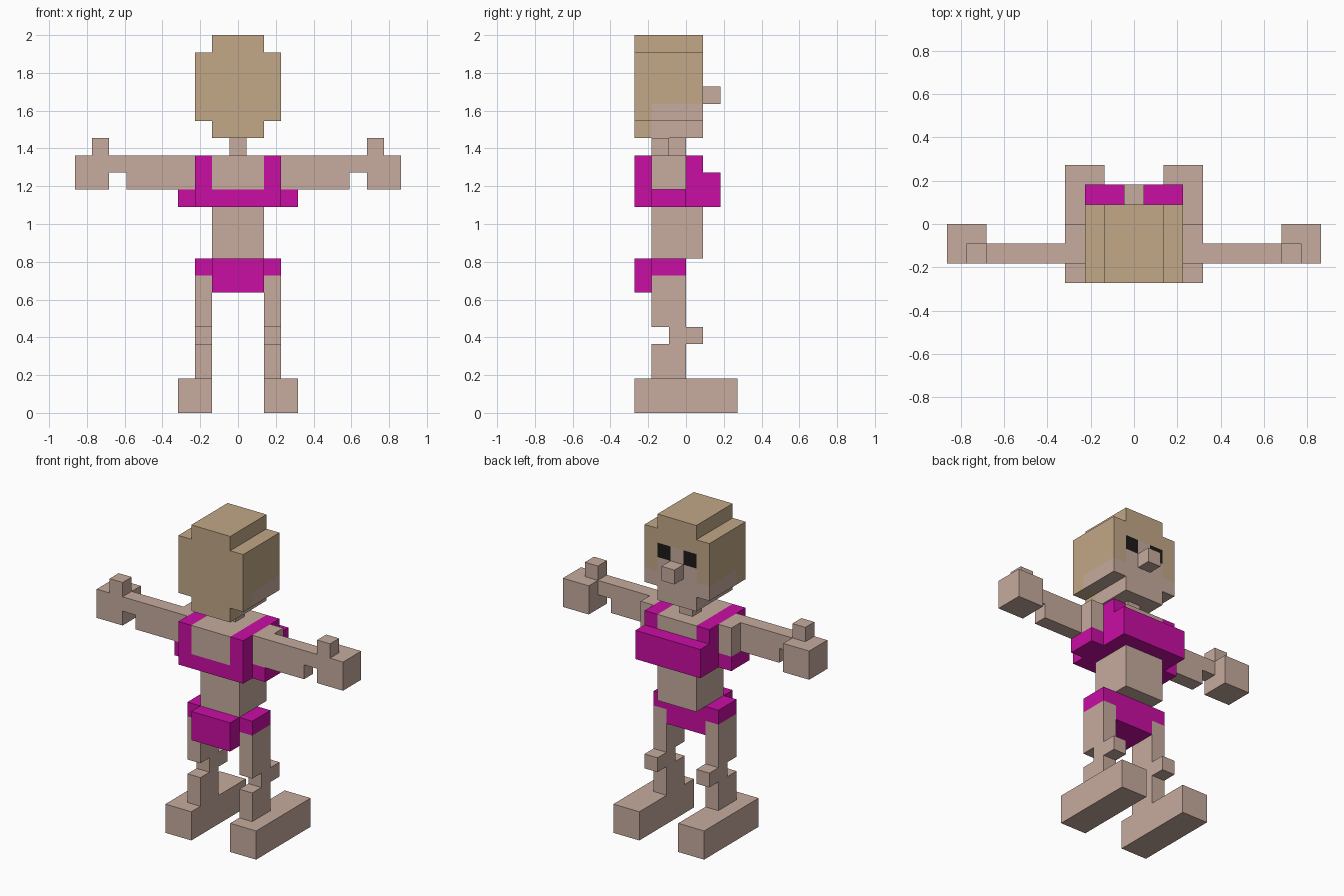
import bpy, bmesh
from mathutils import Vector

if "Cube" in bpy.data.objects:
    bpy.data.objects.remove(bpy.data.objects["Cube"])

U = 2 / 22  # block size


def material(name, rgb):
    m = bpy.data.materials.new(name)
    m.diffuse_color = (*rgb, 1)
    m.use_nodes = True
    m.node_tree.nodes["Principled BSDF"].inputs["Base Color"].default_value = m.diffuse_color
    return m


MATS = [material("skin", (0.571, 0.407, 0.342)),
        material("hair", (0.539, 0.392, 0.242)),
        material("magenta cloth", (0.584, 0.0044, 0.366)),
        material("eye black", (0.012, 0.011, 0.010))]
SKIN, HAIR, CLOTH, EYE = range(4)
DIRS = [Vector(d) for d in ((1, 0, 0), (-1, 0, 0), (0, 1, 0), (0, -1, 0), (0, 0, 1), (0, 0, -1))]
parts, filled = [], set()


def skin(x, y, z, n):
    return SKIN


def part(name, boxes, rule=skin, side=1):
    """Fill block cells from boxes (x0, x1, y0, y1, z0, z1), inclusive cell indices."""
    cells = set()
    for x0, x1, y0, y1, z0, z1 in boxes:
        cells |= {(side * x, y, z) for x in range(x0, x1 + 1)
                  for y in range(y0, y1 + 1) for z in range(z0, z1 + 1)}
    cells -= filled
    filled.update(cells)
    parts.append((name, cells, rule))


def pair(name, boxes, rule=skin):
    part("right_" + name, boxes, rule, 1)
    part("left_" + name, boxes, rule, -1)


def build(name, cells, rule):
    """Make the outer faces of a part, coloured by its rule."""
    bm = bmesh.new()
    for c in sorted(cells):
        mid = Vector((c[0], c[1] + 0.5, c[2] + 0.5))
        for n in DIRS:
            if tuple(int(a + b) for a, b in zip(c, n)) in filled:
                continue
            s = Vector((n.y, n.z, n.x))
            t = n.cross(s)
            corners = [mid + (n + s * a + t * b) / 2
                       for a, b in ((-1, -1), (1, -1), (1, 1), (-1, 1))]
            f = bm.faces.new([bm.verts.new(p * U) for p in corners])
            f.material_index = rule(*c, n)
    bmesh.ops.remove_doubles(bm, verts=bm.verts, dist=U / 100)
    bmesh.ops.dissolve_limit(bm, angle_limit=0.01, verts=bm.verts, edges=bm.edges,
                             delimit={'MATERIAL'})
    me = bpy.data.meshes.new(name)
    for m in MATS:
        me.materials.append(m)
    bm.to_mesh(me)
    bm.free()
    bpy.context.collection.objects.link(bpy.data.objects.new(name, me))


def head_rule(x, y, z, n):
    if y == -3 or z >= 20 or (abs(x) == 2 and z >= 18):
        return HAIR
    if abs(x) == 1 and z == 19 and n.y > 0:
        return EYE
    return SKIN


def top_rule(x, y, z, n):
    return CLOTH if z == 12 or y == 1 or abs(x) == 2 else SKIN


def leg_rule(x, y, z, n):
    return CLOTH if z == 8 else SKIN


# head with cropped edges, nose, neck
part("head", [(-2, 2, -3, 0, 17, 20), (-1, 1, -3, 0, 16, 21)], head_rule)
part("nose", [(0, 0, 1, 1, 18, 18)])
part("neck", [(0, 0, -1, -1, 15, 15)])

# chest with bust and shoulders, waist, briefs
part("chest", [(-2, 2, -3, 0, 12, 14), (-2, 2, 1, 1, 12, 13), (-3, 3, -2, -1, 12, 14)], top_rule)
part("waist", [(-1, 1, -2, 0, 9, 11)])
part("briefs", [(-1, 1, -3, -1, 7, 8)], lambda x, y, z, n: CLOTH)

# arms: upper arm and thin wrist, hand with raised thumb
pair("arm", [(4, 6, -2, -2, 13, 14), (7, 7, -2, -2, 14, 14)])
pair("hand", [(8, 9, -2, -1, 13, 14), (8, 8, -2, -2, 15, 15)])

# legs: thigh with cloth hip, knee set forward, shin, foot
pair("leg", [(2, 2, -2, -1, 5, 8), (2, 2, -1, 0, 4, 4), (2, 2, -2, -1, 2, 3)], leg_rule)
pair("foot", [(2, 3, -3, 2, 0, 1)])

for p in parts:
    build(*p)
